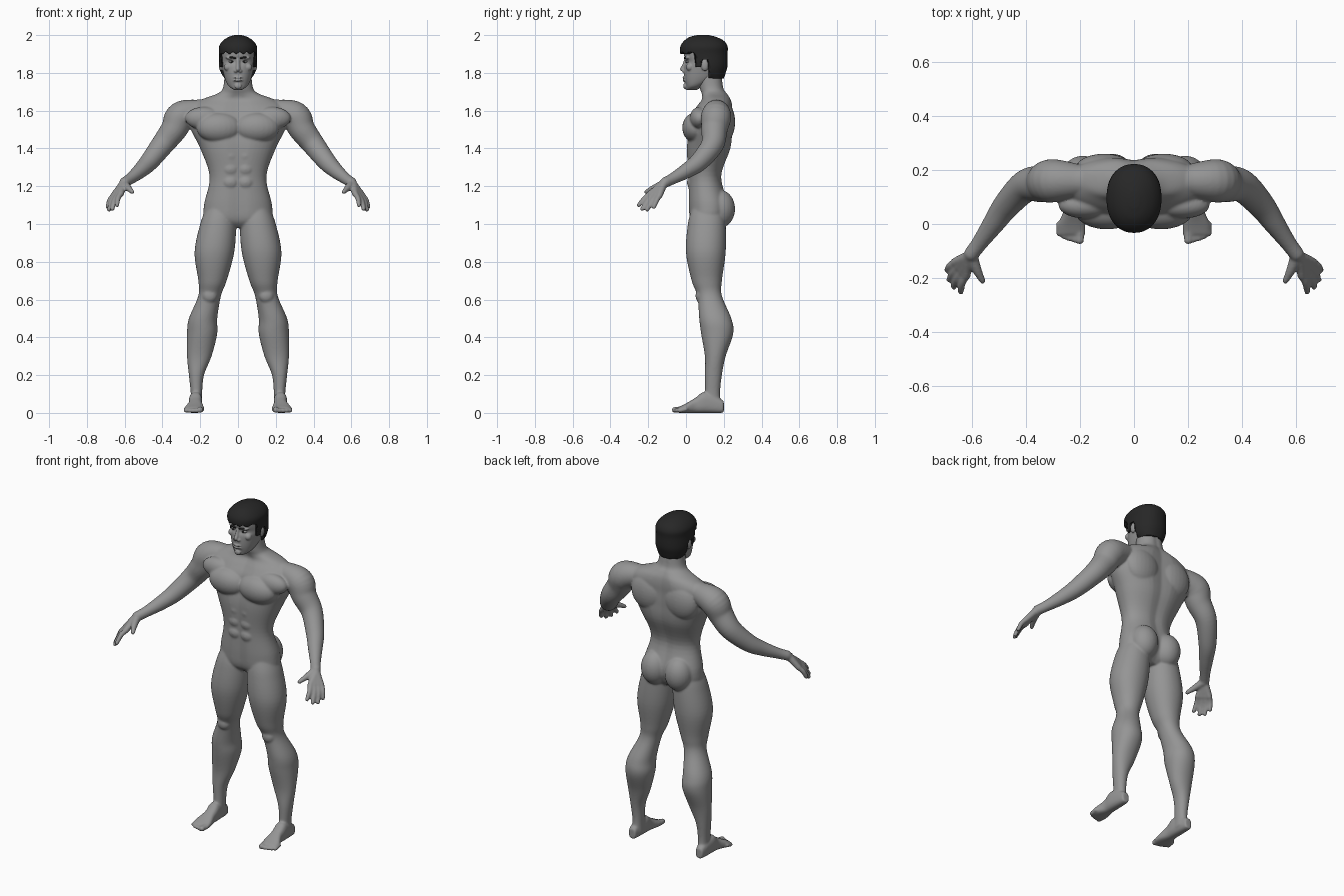
import bpy
import bmesh
import math
from mathutils import Matrix, Vector

default_cube = bpy.data.objects.get("Cube")
if default_cube:
    bpy.data.objects.remove(default_cube, do_unlink=True)


def make_material(name, value):
    mat = bpy.data.materials.new(name)
    mat.use_nodes = True
    colour = (value, value, value, 1)
    mat.diffuse_color = colour
    mat.node_tree.nodes["Principled BSDF"].inputs["Base Color"].default_value = colour
    return mat


skin = make_material("grey skin", .3)
dark = make_material("dark hair", .02)
eye_grey = make_material("eye grey", .4)


def resample(rows, steps=6):
    """Smooth curve through rows of any number of values."""
    padded = [rows[0]] + rows + [rows[-1]]
    result = []
    for before, start, end, after in zip(padded, padded[1:], padded[2:], padded[3:]):
        for step in range(steps):
            t = step / steps
            row = []
            for p, q, r, s in zip(before, start, end, after):
                slope_in, slope_out = (r - p) / 2, (s - q) / 2
                bend = 3 * (r - q) - 2 * slope_in - slope_out
                twist = slope_in + slope_out - 2 * (r - q)
                row.append(q + t * (slope_in + t * (bend + t * twist)))
            result.append(row)
    return result + [list(rows[-1])]


def bridge(bm, loops):
    """Skin a list of point loops and close both ends."""
    rings = [[bm.verts.new(point) for point in loop] for loop in loops]
    count = len(rings[0])
    for lower, upper in zip(rings, rings[1:]):
        for i in range(count):
            j = (i + 1) % count
            bm.faces.new((lower[i], lower[j], upper[j], upper[i]))
    bm.faces.new(reversed(rings[0]))
    bm.faces.new(rings[-1])


def loft(bm, rows, power=2.2, groove=0, along_y=False, sides=48):
    """Rounded sections: (position, x from, x to, depth from, depth to)."""
    loops = []
    for position, left, right, near, far in resample(rows):
        half_width, half_depth = (right - left) / 2, (far - near) / 2
        loop = []
        for i in range(sides):
            angle = math.tau * i / sides
            c, s = math.cos(angle), math.sin(angle)
            u = math.copysign(abs(c) ** (2 / power), c)
            v = half_depth * math.copysign(abs(s) ** (2 / power), s)
            v -= math.copysign(groove * math.exp(-(u / .2) ** 2), v) * half_width
            x = (left + right) / 2 + u * half_width
            depth = (near + far) / 2 + v
            loop.append((x, position, depth) if along_y else (x, depth, position))
        loops.append(loop)
    bridge(bm, loops)


def symmetric(rows):
    return [(z, -half, half, front, back) for z, half, front, back in rows]


def blob(bm, centre, radii):
    matrix = Matrix.Translation(centre) @ Matrix.Diagonal((*radii, 1))
    bmesh.ops.create_uvsphere(bm, u_segments=24, v_segments=16, radius=1, matrix=matrix)


def tube(bm, rows, sides=20):
    """Round limb with round ends through (x, y, z, radius)."""
    path = resample(rows)
    points = [Vector(row[:3]) for row in path]
    loops = []
    for i, row in enumerate(path):
        tangent = points[min(i + 1, len(points) - 1)] - points[max(i - 1, 0)]
        side = tangent.cross(Vector((.3, 1, .9))).normalized()
        up = side.cross(tangent).normalized()
        angles = [math.tau * k / sides for k in range(sides)]
        loops.append([points[i] + row[3] * (math.cos(a) * side + math.sin(a) * up) for a in angles])
    bridge(bm, loops)
    for end in (path[0], path[-1]):
        blob(bm, end[:3], [end[3]] * 3)


def finish(name, bm, material, voxel=0, passes=0, mirror=True):
    """Make the object, mirror it and fuse its overlapping parts into one skin."""
    bmesh.ops.recalc_face_normals(bm, faces=bm.faces)
    for face in bm.faces:
        face.smooth = True
    mesh = bpy.data.meshes.new(name)
    bm.to_mesh(mesh)
    bm.free()
    mesh.materials.append(material)
    obj = bpy.data.objects.new(name, mesh)
    bpy.context.collection.objects.link(obj)
    if mirror:
        obj.modifiers.new("both sides", 'MIRROR').use_mirror_merge = False
    if voxel:
        fuse = obj.modifiers.new("fuse", 'REMESH')
        fuse.mode = 'VOXEL'
        fuse.voxel_size = voxel
        fuse.use_smooth_shade = True
        soften = obj.modifiers.new("soften", 'SMOOTH')
        soften.factor = .5
        soften.iterations = passes


# Trunk and neck
body = bmesh.new()
loft(body, symmetric([
    (.98, .06, .06, .17), (1.02, .17, .02, .21), (1.1, .18, .01, .23),
    (1.25, .15, .01, .19), (1.4, .2, 0, .24), (1.5, .25, .01, .25),
    (1.57, .26, .02, .25), (1.62, .25, .05, .25), (1.66, .19, .08, .24),
    (1.69, .11, .08, .22), (1.72, .08, .07, .2), (1.8, .07, .06, .19)]), groove=.06)

# Chest, shoulder blades, buttocks and stomach muscles
blob(body, (.1, .05, 1.51), (.12, .07, .08))
blob(body, (.18, .07, 1.56), (.1, .05, .06))
blob(body, (.11, .2, 1.54), (.11, .06, .11))
blob(body, (.08, .18, 1.08), (.08, .08, .1))
for z in (1.22, 1.29, 1.36):
    blob(body, (.04, .03, z), (.04, .025, .035))

# Legs and kneecaps
loft(body, [
    (1.08, .02, .17, .03, .2), (1, .01, .2, .01, .21), (.85, .02, .23, 0, .21),
    (.7, .06, .21, .03, .19), (.62, .09, .21, .06, .19), (.5, .11, .26, .07, .24),
    (.42, .11, .27, .08, .25), (.3, .14, .27, .1, .21), (.2, .18, .26, .1, .19),
    (.1, .19, .25, .1, .18), (.03, .19, .25, .09, .19)], power=2.1)
blob(body, (.15, .08, .62), (.04, .03, .04))

# Feet and toes
loft(body, [
    (.2, .21, .24, .01, .05), (.19, .2, .25, 0, .07), (.1, .19, .26, 0, .11),
    (.05, .19, .26, 0, .08), (0, .18, .28, 0, .05), (-.04, .18, .28, 0, .03)],
    power=2.6, along_y=True)
for i in range(5):
    x = .2 + .019 * i
    radius = .012 if i else .016
    tube(body, [(x, 0, .02, radius), (x, .0016 * i * i - .06, radius, radius)], sides=12)

# Arms
tube(body, [
    (.2, .16, 1.6, .06), (.3, .16, 1.57, .08), (.34, .15, 1.5, .07), (.4, .14, 1.42, .06),
    (.47, .07, 1.33, .05), (.52, 0, 1.28, .04), (.57, -.07, 1.24, .03), (.6, -.11, 1.22, .028)],
    sides=32)

# Palms, fingers and thumbs
for i in range(4):
    t = i / 3
    knuckle = Vector((.62, -.19, 1.16)).lerp(Vector((.66, -.14, 1.15)), t)
    tip = Vector((.64, -.25, 1.1)).lerp(Vector((.69, -.17, 1.09)), t)
    tip += Vector((.01, -.01, -.02)) * math.sin(math.pi * t)
    bend = knuckle.lerp(tip, .5) + Vector((.005, 0, .005))
    tube(body, [(.61, -.12, 1.21, .022), (*knuckle, .017)], sides=12)
    tube(body, [(*knuckle, .015), (*bend, .014), (*tip, .012)], sides=12)
tube(body, [(.6, -.12, 1.21, .024), (.58, -.17, 1.19, .018), (.56, -.21, 1.17, .012)], sides=12)
finish("body", body, skin, voxel=.0055, passes=9)

# Head
head = bmesh.new()
loft(head, symmetric([
    (1.71, .02, 0, .06), (1.73, .05, 0, .09), (1.77, .07, -.01, .16), (1.83, .085, -.01, .2),
    (1.86, .09, 0, .2), (1.89, .09, -.01, .2), (1.92, .09, -.01, .2), (1.95, .08, 0, .19),
    (1.98, .04, .05, .15)]))

# Brow, cheeks, nose, chin, lips and ears
blob(head, (.035, .01, 1.88), (.03, .015, .01))
blob(head, (.055, .02, 1.83), (.02, .02, .02))
tube(head, [(0, 0, 1.87, .01), (0, -.01, 1.84, .01), (0, -.02, 1.82, .012)])
blob(head, (.012, -.01, 1.81), (.01, .012, .01))
blob(head, (0, -.005, 1.73), (.02, .01, .015))
for z in (1.76, 1.775):
    blob(head, (0, -.007, z), (.026, .012, .006))
blob(head, (.09, .1, 1.84), (.012, .02, .03))
finish("head", head, skin, voxel=.004, passes=3)

# Eyes, pupils and eyebrows
eyes = bmesh.new()
blob(eyes, (.034, .014, 1.86), (.017, .015, .008))
finish("eyes", eyes, eye_grey)
pupils = bmesh.new()
blob(pupils, (.034, .002, 1.86), (.007, .005, .007))
finish("pupils", pupils, dark)
brows = bmesh.new()
tube(brows, [(.014, -.006, 1.877, .004), (.035, -.004, 1.882, .005), (.06, .012, 1.88, .003)])
finish("eyebrows", brows, dark)

# Hair cap, cut along the hairline of fringe, sideburns, ears and nape
hair = bmesh.new()
loft(hair, symmetric([
    (1.77, .07, .08, .2), (1.8, .09, .02, .21), (1.84, .1, -.01, .22), (1.9, .1, -.03, .22),
    (1.94, .1, -.03, .22), (1.97, .08, -.01, .2), (1.99, .05, .02, .16), (2, .02, .06, .12)]),
    sides=80)
for vert in hair.verts:
    if vert.co.y < .05:
        hairline = 1.905 + .006 * math.sin(170 * vert.co.x)
    elif vert.co.y < .08:
        hairline = 1.83
    elif vert.co.y < .12:
        hairline = 1.87
    else:
        hairline = 1.77
    vert.co.z = max(vert.co.z, hairline)
finish("hair", hair, dark, mirror=False)
